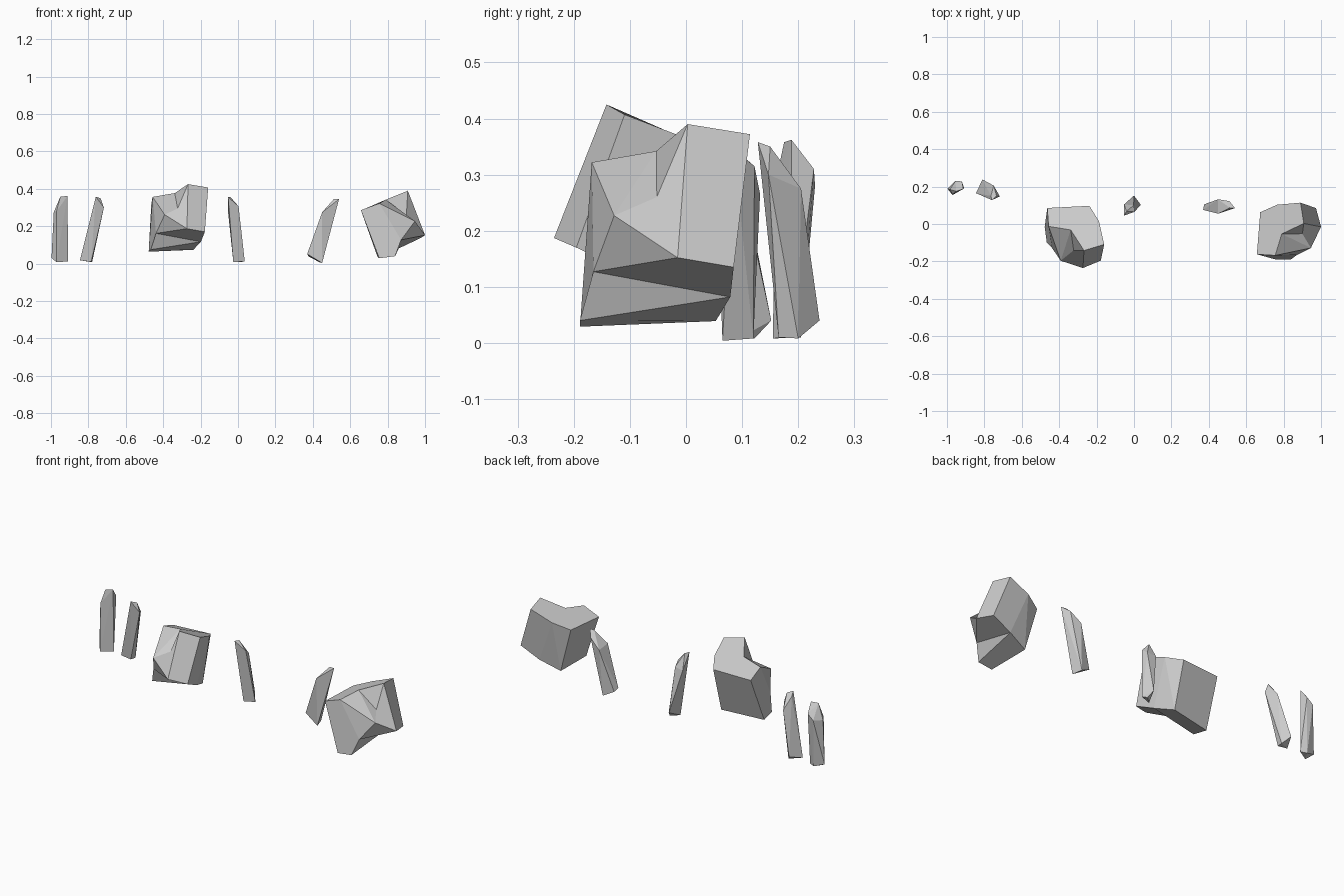
import bpy, bmesh, math

# Chunky boulder with a chipped corner: corner points around its pivot
PIVOT = (0.83, -0.04, 0.0)
CORNERS = {
    "A": (0.908, 0.003, 0.39), "B": (0.89, 0.114, 0.372),
    "C": (0.79, -0.053, 0.342), "D": (0.755, -0.168, 0.322),
    "E": (0.657, -0.162, 0.286), "F": (0.973, 0.085, 0.135),
    "G": (1.0, -0.015, 0.152), "H": (0.872, -0.165, 0.127),
    "I": (0.946, -0.128, 0.227), "J": (0.84, -0.189, 0.04),
    "K": (0.755, -0.189, 0.029), "L": (0.90, -0.052, 0.26),
    "M": (0.86, 0.079, 0.082), "N": (0.745, 0.053, 0.039),
    "O": (0.675, 0.063, 0.292), "P": (0.765, 0.103, 0.325),
}
FACES = ["EDCABPO", "EKJHD", "DHI", "DIC", "CIL", "CLA", "ALIG", "AGFB",
         "HGI", "HMFG", "JMH", "JKNM", "EONK", "NOP", "NPM", "PBFM"]


def add_object(name, bm, location=(0, 0, 0), turn=0):
    bmesh.ops.recalc_face_normals(bm, faces=bm.faces)
    mesh = bpy.data.meshes.new(name)
    bm.to_mesh(mesh)
    bm.free()
    ob = bpy.data.objects.new(name, mesh)
    ob.location = location
    ob.rotation_euler.z = math.radians(turn)
    bpy.context.collection.objects.link(ob)


def boulder(name, location, turn):
    bm = bmesh.new()
    v = {k: bm.verts.new([a - b for a, b in zip(p, PIVOT)]) for k, p in CORNERS.items()}
    for f in FACES:
        bm.faces.new([v[k] for k in f])
    add_object(name, bm, location, turn)


def shard(name, points):
    # Splinter: the flat-faced hull of its base and tip corners
    bm = bmesh.new()
    for p in points:
        bm.verts.new(p)
    res = bmesh.ops.convex_hull(bm, input=bm.verts)
    loose = [g for g in res["geom_interior"] if isinstance(g, bmesh.types.BMVert)]
    bmesh.ops.delete(bm, geom=loose, context='VERTS')
    add_object(name, bm)


# Boulders: one shape, turned a quarter for the second
boulder("right_boulder", PIVOT, 0)
boulder("left_boulder", (-0.32, -0.07, 0.035), -82.5)

# Shards, left to right: base corners, then top corners
shard("outer_left_shard", [
    (-0.997, 0.188, 0.03), (-0.97, 0.155, 0.008), (-0.908, 0.19, 0.012), (-0.94, 0.205, 0.01),
    (-0.985, 0.185, 0.275), (-0.97, 0.158, 0.28), (-0.95, 0.175, 0.358),
    (-0.912, 0.188, 0.362), (-0.92, 0.228, 0.31), (-0.955, 0.23, 0.28)])
shard("inner_left_shard", [
    (-0.845, 0.165, 0.018), (-0.81, 0.238, 0.04), (-0.78, 0.2, 0.008), (-0.785, 0.165, 0.01),
    (-0.717, 0.147, 0.30), (-0.76, 0.128, 0.358), (-0.735, 0.15, 0.35),
    (-0.75, 0.205, 0.275), (-0.765, 0.15, 0.335)])
shard("middle_shard", [
    (0.036, 0.103, 0.013), (-0.025, 0.085, 0.008), (0.0, 0.152, 0.04), (0.015, 0.122, 0.008),
    (-0.053, 0.045, 0.356), (-0.04, 0.068, 0.355), (-0.053, 0.105, 0.275),
    (0.003, 0.065, 0.307), (-0.002, 0.1, 0.28)])
shard("right_shard", [
    (0.37, 0.075, 0.052), (0.375, 0.105, 0.04), (0.45, 0.065, 0.004), (0.435, 0.12, 0.008),
    (0.54, 0.085, 0.345), (0.512, 0.087, 0.345), (0.45, 0.055, 0.275),
    (0.51, 0.122, 0.315), (0.45, 0.132, 0.265)])
